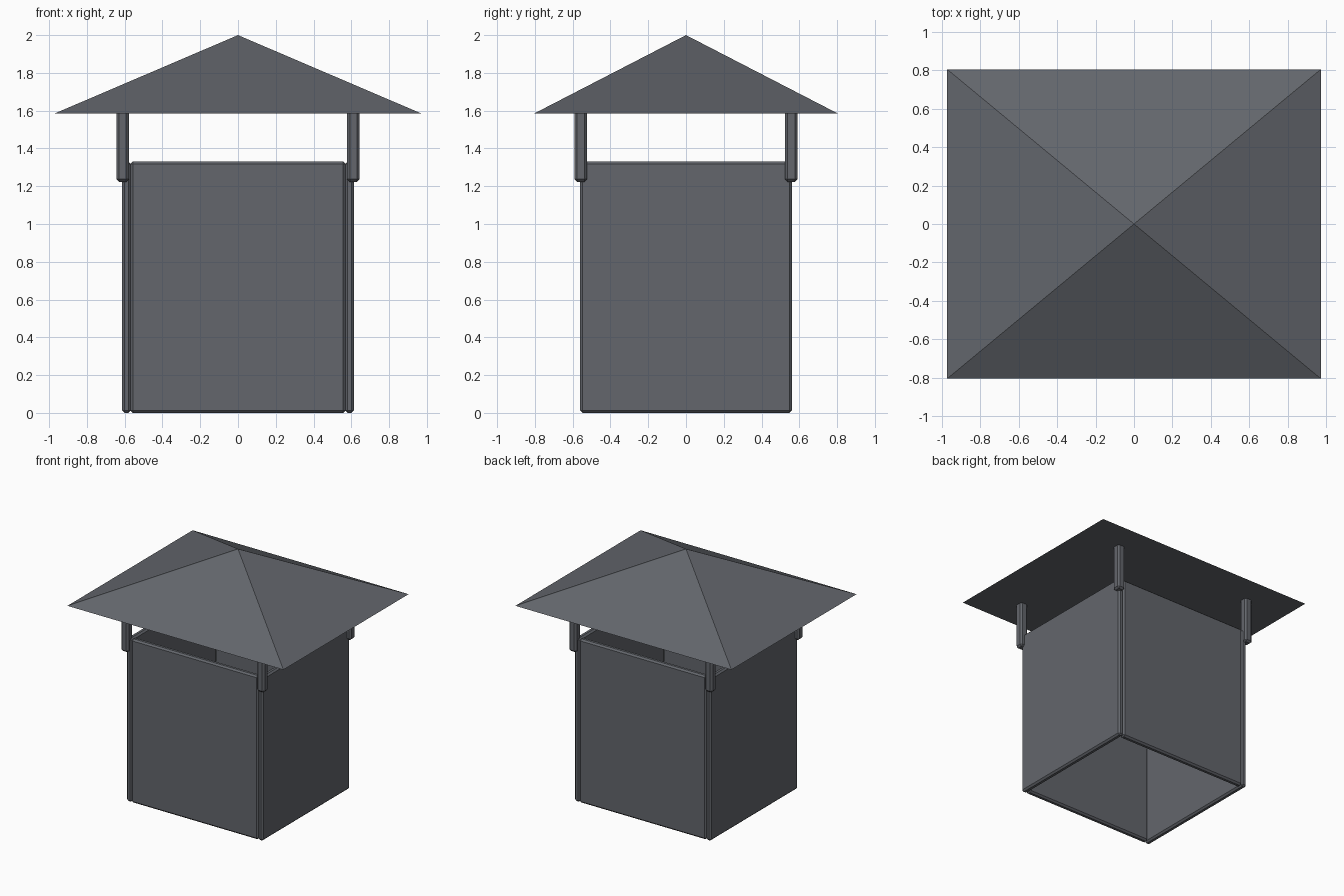
import bpy, bmesh

if "Cube" in bpy.data.objects:
    bpy.data.objects.remove(bpy.data.objects["Cube"])

metal = bpy.data.materials.new("dark_grey_metal")
metal.diffuse_color = (0.125, 0.133, 0.15, 1)
metal.use_nodes = True
metal.node_tree.nodes["Principled BSDF"].inputs["Base Color"].default_value = metal.diffuse_color


def add_mesh(name, bm):
    bmesh.ops.recalc_face_normals(bm, faces=bm.faces[:])
    mesh = bpy.data.meshes.new(name)
    bm.to_mesh(mesh)
    bm.free()
    mesh.materials.append(metal)
    obj = bpy.data.objects.new(name, mesh)
    bpy.context.collection.objects.link(obj)
    return obj


def box(name, lo, hi, bevel):
    """Chamfered box between two opposite corners."""
    bm = bmesh.new()
    bmesh.ops.create_cube(bm, size=1)
    for v in bm.verts:
        v.co = [(a + b) / 2 + c * (b - a) for a, b, c in zip(lo, hi, v.co)]
    obj = add_mesh(name, bm)
    mod = obj.modifiers.new("chamfer", 'BEVEL')
    mod.width = bevel
    mod.segments = 1
    return obj


X, Y, TOP, WALL = 0.613, 0.56, 1.33, 0.046

# Open shaft: side walls run full depth, front and back walls fit between them
for s, side in ((-1, "left"), (1, "right")):
    xs = sorted((s * X, s * (X - WALL)))
    box(side + "_wall", (xs[0], -Y, 0), (xs[1], Y, TOP), 0.013)
for s, side in ((-1, "front"), (1, "back")):
    ys = sorted((s * Y, s * (Y - WALL)))
    box(side + "_wall", (-X + WALL - 0.003, ys[0], 0),
        (X - WALL + 0.003, ys[1], TOP), 0.013)

# Corner posts carrying the roof
R = 0.033
for sx in (-1, 1):
    for sy in (-1, 1):
        cx, cy = sx * 0.611, sy * 0.557
        box("roof_post", (cx - R, cy - R, 1.223), (cx + R, cy + R, 1.6), 0.014)

# Pyramid roof with a flat underside
bm = bmesh.new()
base = [bm.verts.new((x * 0.971, y * 0.804, 1.585))
        for x, y in ((-1, -1), (1, -1), (1, 1), (-1, 1))]
apex = bm.verts.new((0, 0, 2))
bm.faces.new(base[::-1])
for i in range(4):
    bm.faces.new((base[i], base[(i + 1) % 4], apex))
add_mesh("roof", bm)
